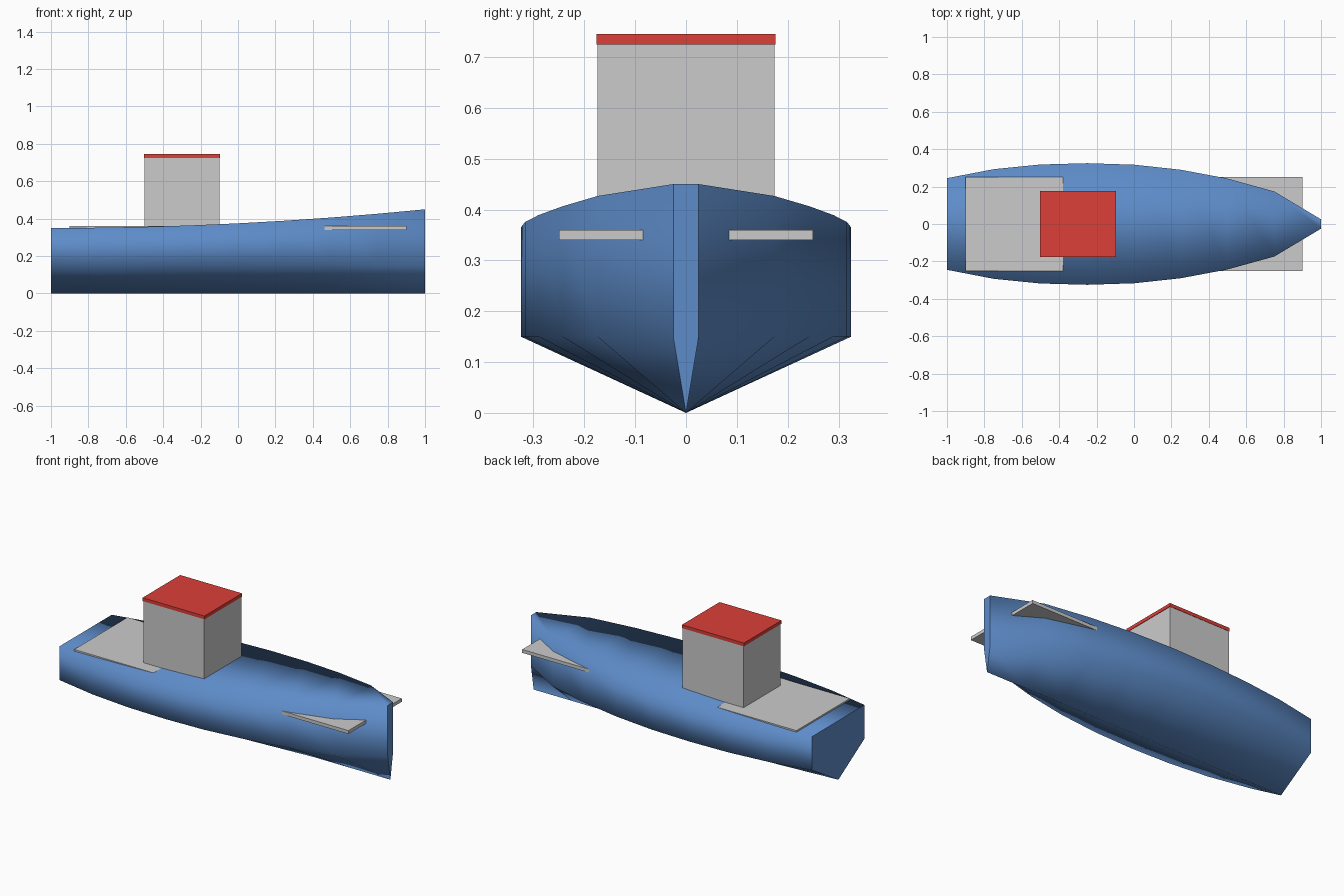
import bpy, bmesh

if "Cube" in bpy.data.objects:
    bpy.data.objects.remove(bpy.data.objects["Cube"])


def material(name, rgb):
    mat = bpy.data.materials.new(name)
    mat.diffuse_color = (*rgb, 1)
    mat.use_nodes = True
    mat.node_tree.nodes["Principled BSDF"].inputs["Base Color"].default_value = mat.diffuse_color
    return mat


def box(name, x, y, z, mat=None):
    """Box from (min, max) ranges on each axis."""
    bpy.ops.mesh.primitive_cube_add(size=1, location=[sum(r) / 2 for r in (x, y, z)])
    obj = bpy.context.object
    obj.name = name
    obj.scale = [r[1] - r[0] for r in (x, y, z)]
    bpy.ops.object.transform_apply(location=False, rotation=False, scale=True)
    if mat:
        obj.data.materials.append(mat)
    return obj


blue = material("hull_blue", (0.11, 0.26, 0.58))
red = material("roof_red", (0.72, 0.05, 0.04))

# Hull: V-bottomed sections lofted from transom to bow
half_widths = [0.245, 0.293, 0.318, 0.325, 0.317, 0.290, 0.243, 0.174, 0.025]
bm = bmesh.new()
rings = []
for i, w in enumerate(half_widths):
    t = i / (len(half_widths) - 1)
    x, sheer = -1 + 2 * t, 0.35 + 0.1 * t * t
    section = [(0, 0), (w, 0.15), (w, sheer), (-w, sheer), (-w, 0.15)]
    rings.append([bm.verts.new((x, y, z)) for y, z in section])
for a, b in zip(rings, rings[1:]):
    for j in range(5):
        k = (j + 1) % 5
        bm.faces.new((a[j], a[k], b[k], b[j])).smooth = True

# Flat transom and bow caps with crisp borders
for ring in (rings[0], rings[-1]):
    cap = bm.faces.new(ring)
    for edge in cap.edges:
        edge.smooth = False
bmesh.ops.recalc_face_normals(bm, faces=bm.faces)
mesh = bpy.data.meshes.new("hull")
bm.to_mesh(mesh)
bm.free()
mesh.materials.append(blue)
hull = bpy.data.objects.new("hull", mesh)
bpy.context.collection.objects.link(hull)

# Deck slab, poking out through the narrow bow
box("deck", (-0.9, 0.9), (-0.25, 0.25), (0.34, 0.36))

# Cabin and its thin roof
box("cabin", (-0.5, -0.1), (-0.174, 0.174), (0.35, 0.725))
box("cabin_roof", (-0.503, -0.097), (-0.176, 0.176), (0.725, 0.745), red)
